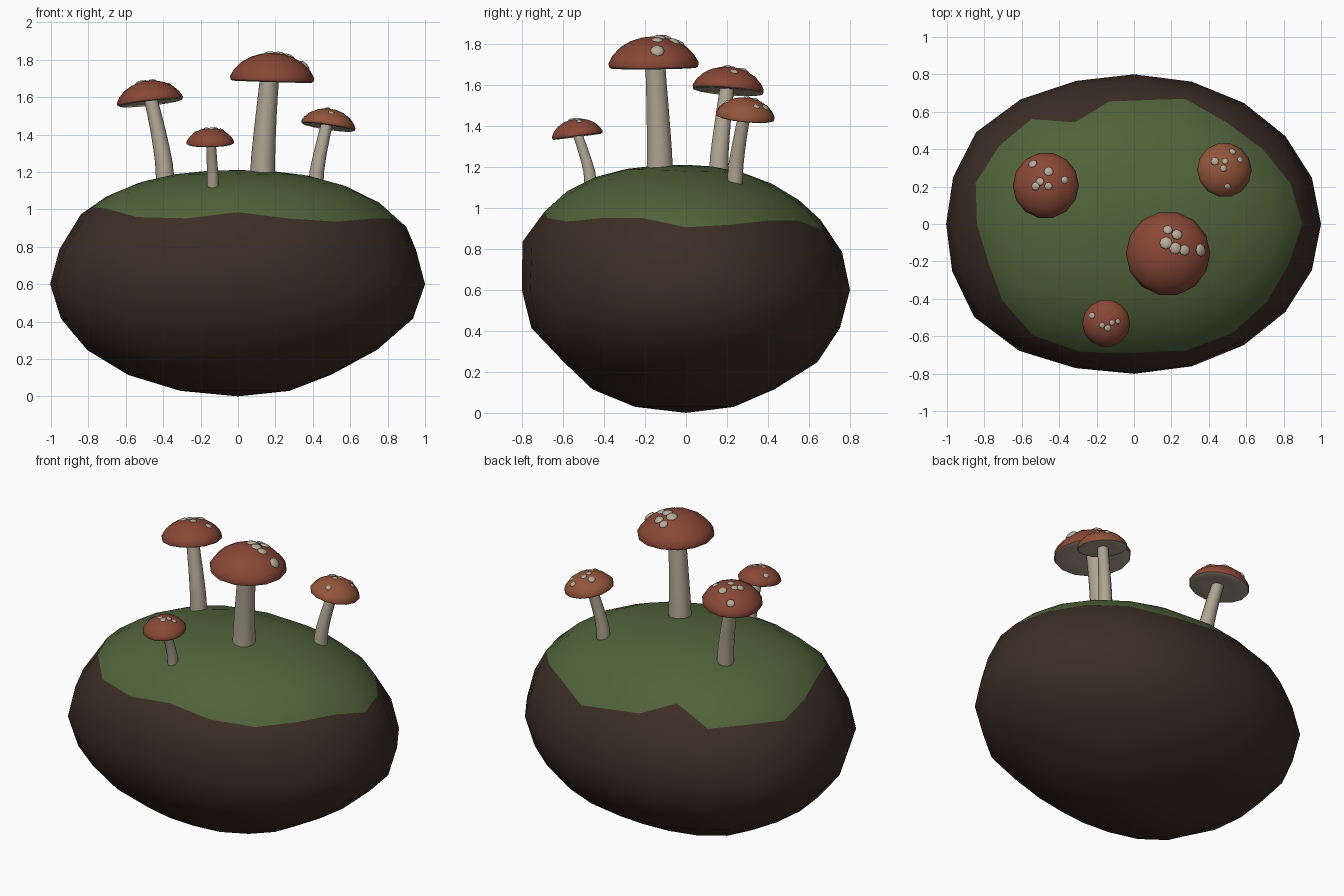
import bpy, bmesh, random
from math import sin, cos, pi, radians, hypot, exp
from mathutils import Vector

if "Cube" in bpy.data.objects:
    bpy.data.objects.remove(bpy.data.objects["Cube"])

random.seed(4)


def material(name, rgb):
    m = bpy.data.materials.new(name)
    m.diffuse_color = (*rgb, 1)
    m.use_nodes = True
    m.node_tree.nodes["Principled BSDF"].inputs["Base Color"].default_value = m.diffuse_color
    return m


SOIL = material("soil", (0.045, 0.027, 0.019))
GRASS = material("grass", (0.08, 0.125, 0.042))
STEM = material("stem", (0.43, 0.38, 0.29))
GILL = material("gill", (0.42, 0.37, 0.28))
SPOT = material("spot", (0.46, 0.41, 0.32))
RED = material("red_cap", (0.25, 0.065, 0.037))
ORANGE = material("orange_cap", (0.29, 0.09, 0.042))


def finish(bm, name, mats, angle=40):
    bmesh.ops.recalc_face_normals(bm, faces=bm.faces)
    me = bpy.data.meshes.new(name)
    bm.to_mesh(me)
    bm.free()
    for m in mats:
        me.materials.append(m)
    ob = bpy.data.objects.new(name, me)
    bpy.context.collection.objects.link(ob)
    bpy.ops.object.select_all(action='DESELECT')
    ob.select_set(True)
    bpy.context.view_layer.objects.active = ob
    bpy.ops.object.shade_smooth_by_angle(angle=radians(angle))
    return ob


def loft(bm, rings, mats):
    """Skin closed rings of points; a one-point ring is a pole."""
    vs = [[bm.verts.new(p) for p in r] for r in rings]
    for a, b, mi in zip(vs, vs[1:], mats):
        n = max(len(a), len(b))
        for i in range(n):
            j = (i + 1) % n
            if len(a) == 1:
                f = bm.faces.new((a[0], b[i], b[j]))
            elif len(b) == 1:
                f = bm.faces.new((a[i], a[j], b[0]))
            else:
                f = bm.faces.new((a[i], a[j], b[j], b[i]))
            f.material_index = mi


# Earth clump: 20-sided lumpy ellipsoid, grass meets soil along a ragged ring
N = 20
EDGE = [.90, .88, .85, .84, .88, .83, .75, .89, .89, .89,
        .84, .82, .87, .92, .90, .86, .89, .90, .88, .87]
EDGE_ANGLE = {5: 9, 6: 7, 7: 2}       # small shifts around the notch, degrees
angles = [2 * pi * i / N for i in range(N)]


def bump(a, deg, width):
    d = (a - radians(deg) + pi) % (2 * pi) - pi
    return exp(-(d / radians(width)) ** 2)


def bulge(a):
    return 1 + .06 * bump(a, 222, 24) + .045 * bump(a, 140, 22)


def top_z(rho, a):
    p = 2.25 - 0.25 * sin(a)          # fuller towards the front
    rho /= bulge(a)
    return 0.6 + 0.61 * (1 - rho ** p) ** (1 / p)


rings = [[(0, 0, 0)]]
for k in range(-4, 2):
    ph = k * pi / 10
    ring = []
    for a in angles:
        rho = cos(ph) * (bulge(a) if k > -4 else 1)
        z = 0.6 + 0.6 * sin(ph)
        if k < 0:                     # dents low on the right, front and back
            rho *= 1 - [0, .01, .08, .15, .10][-k] * bump(a, 0, 45)
            rho *= 1 - [0, .01, .07, .02, 0][-k] * bump(a, 270, 35)
            rho *= 1 - [0, 0, 0, .07, .05][-k] * bump(a, 90, 40)
            rho *= random.uniform(.985, 1.008)
        elif k == 1:
            front = max(0, -sin(a)) ** 4
            rho += 0.045 * front
            z += 0.05 * front
        ring.append((rho * cos(a), 0.8 * rho * sin(a), z))
    rings.append(ring)
edge = [(e, a + radians(EDGE_ANGLE.get(i, 0))) for i, (e, a) in enumerate(zip(EDGE, angles))]
for f in (1, .84, .64, .42, .2):
    rings.append([(e * f * cos(a), .8 * e * f * sin(a), top_z(e * f, a)) for e, a in edge])
rings.append([(0, 0, 1.21)])
bm = bmesh.new()
loft(bm, rings, [0] * 7 + [1] * 5)
finish(bm, "earth_clump", [SOIL, GRASS], 50)

# Cap profile: dome from the crown to the rim, then the gill underside
DOME = [(0, .65), (.25, .625), (.5, .55), (.74, .41), (.91, .23), (1, .07), (.98, -.01)]
UNDER = [(.98, -.01), (.93, -.035), (.5, .01), (0, .04)]


def dome_height(r):
    for (r0, h0), (r1, h1) in zip(DOME, DOME[1:]):
        if r <= r1:
            return h0 + (h1 - h0) * (r - r0) / (r1 - r0)
    return 0


def mushroom(name, base, top, r0, r1, cap, R, up, mat, spots, spot_r):
    base, top, cap = Vector(base), Vector(top), Vector(cap)
    up = Vector(up).normalized()
    rot = Vector((0, 0, 1)).rotation_difference(up)

    # curved, tapering stem
    rings = [[base - Vector((0, 0, .04))]]
    for i in range(6):
        t = i / 5
        c = base.lerp(top, t)
        s = t ** 1.3 - t
        c += Vector(((top.x - base.x) * s, (top.y - base.y) * s, 0))
        r = r1 + (r0 - r1) * (1 - t) ** 1.2
        rings.append([c + Vector((r * cos(2 * pi * j / 10), r * sin(2 * pi * j / 10), 0))
                      for j in range(10)])
    rings[1] = [p - Vector((0, 0, .04)) for p in rings[1]]
    rings.append([top])
    bm = bmesh.new()
    loft(bm, rings, [0] * 7)
    finish(bm, name + "_stem", [STEM], 50)

    # cap with gills below
    def circle(r, h):
        if r == 0:
            return [cap + rot @ Vector((0, 0, h * R))]
        return [cap + rot @ Vector((r * R * cos(2 * pi * j / 14), r * R * sin(2 * pi * j / 14), h * R))
                for j in range(14)]
    bm = bmesh.new()
    loft(bm, [circle(*p) for p in DOME + UNDER[1:]], [0] * 6 + [1] * 3)
    finish(bm, name + "_cap", [mat, GILL], 45)

    # flattened warts lying on the dome
    bm = bmesh.new()
    for x, y in spots:
        x, y = (x - cap.x - up.x * R * .5) / R, (y - cap.y - up.y * R * .5) / R
        d = hypot(x, y)
        h = dome_height(d)
        slope = (dome_height(d + .02) - dome_height(max(d - .02, 0))) / .04
        nrm = Vector((-slope * x / max(d, .01), -slope * y / max(d, .01), 1))
        q = rot @ Vector((0, 0, 1)).rotation_difference(nrm)
        s = spot_r * random.uniform(.9, 1.2)
        new = bmesh.ops.create_uvsphere(bm, u_segments=8, v_segments=6, radius=s)["verts"]
        for v in new:
            v.co.z = v.co.z * .45 - s * .12
            v.co = q @ v.co + cap + rot @ Vector((x * R, y * R, h * R))
    finish(bm, name + "_spots", [SPOT], 60)


mushroom("tall_mushroom", (.13, -.127, 1.18), (.168, -.15, 1.70), .068, .051,
         (.182, -.158, 1.69), .226, (.03, -.01, 1), RED,
         [(.18, -.03), (.23, -.055), (.17, -.10), (.22, -.13), (.27, -.14), (.36, -.14)], .03)
mushroom("left_mushroom", (-.387, .157, 1.17), (-.465, .2, 1.585), .05, .037,
         (-.47, .205, 1.573), .178, (-.11, .08, 1), RED,
         [(-.545, .325), (-.455, .28), (-.50, .225), (-.455, .2), (-.525, .2), (-.37, .235)], .023)
mushroom("right_mushroom", (.414, .237, 1.14), (.475, .285, 1.455), .041, .032,
         (.482, .288, 1.443), .147, (.15, .10, 1), ORANGE,
         [(.53, .39), (.43, .335), (.475, .295), (.57, .345), (.5, .2), (.485, .335)], .019)
mushroom("small_mushroom", (-.134, -.463, 1.13), (-.145, -.53, 1.36), .032, .026,
         (-.148, -.53, 1.352), .128, (-.02, -.13, 1), RED,
         [(-.225, -.49), (-.17, -.54), (-.117, -.525), (-.085, -.52), (-.14, -.555)], .016)
